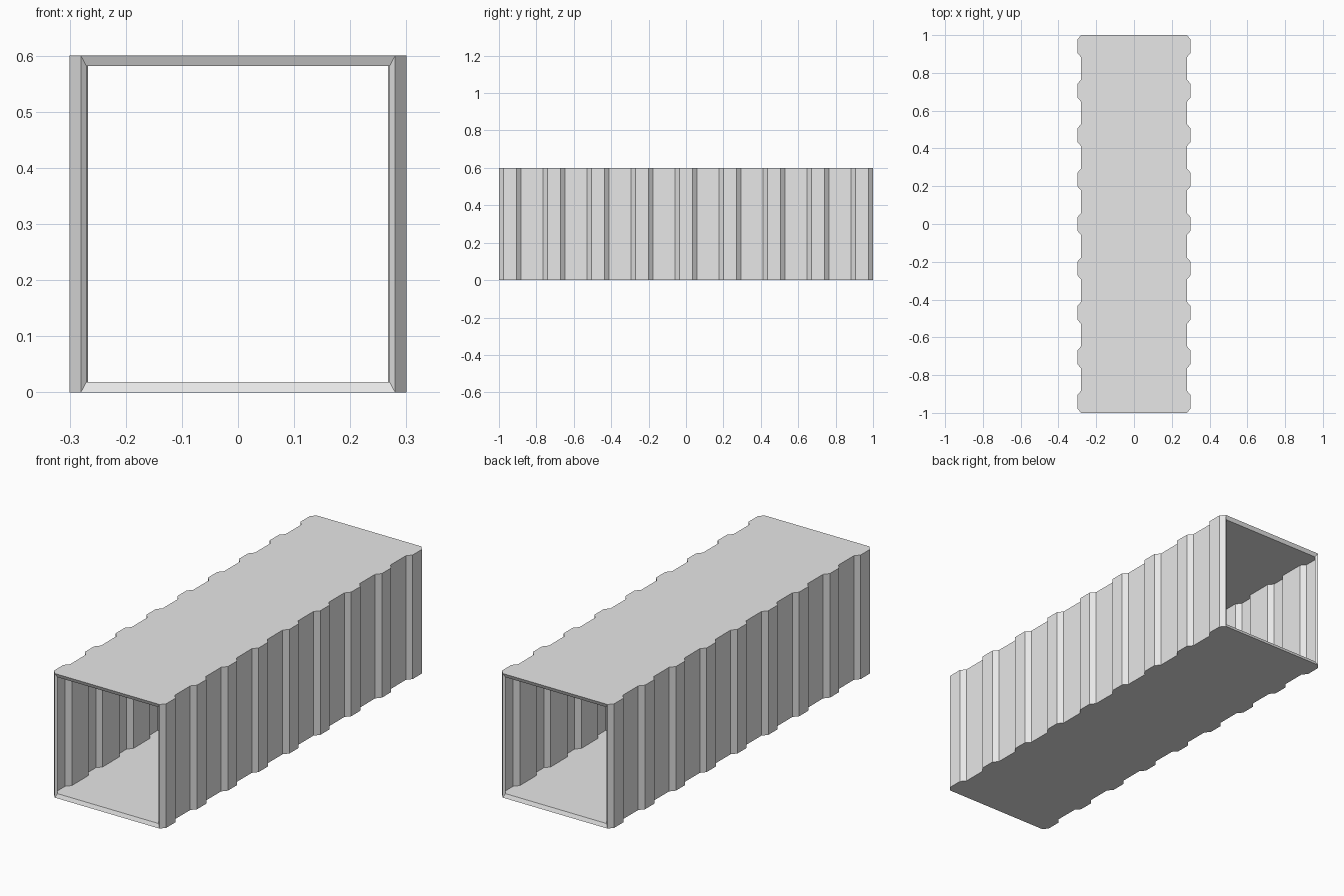
import bpy, bmesh

if "Cube" in bpy.data.objects:
    bpy.data.objects.remove(bpy.data.objects["Cube"])

BULGES = 9
STEP = 2.0 / (BULGES * 5 * 2 - 5)   # rise 1, crest 3, fall 1, valley 5
H = 0.6
WALL = 0.0187


def half_profile(inset):
    """Corrugated side line, y rising; inset gives the inner skin."""
    low, high = 0.28, 0.30
    dx = 0.0128 if inset else 0.0
    dy = 0.005 if inset else 0.0
    pts = []
    for k in range(BULGES):
        y = -1 + k * 10 * STEP
        pts += [(low - dx, y + dy), (high - dx, y + STEP + dy),
                (high - dx, y + 4 * STEP - dy), (low - dx, y + 5 * STEP - dy)]
    if inset:   # bevelled end rims
        pts[0] = (0.27, -0.992)
        pts[-1] = (0.27, 0.992)
    return pts


def skin(bm, inset):
    side = half_profile(inset)
    n = len(side)
    z0, z1 = (WALL, H - WALL) if inset else (0, H)
    outline = side + [(-x, y) for x, y in reversed(side)]
    lo = [bm.verts.new((x, y, z0)) for x, y in outline]
    hi = [bm.verts.new((x, y, z1)) for x, y in outline]
    faces = [list(reversed(lo)), hi]                 # floor and roof
    for i in range(2 * n - 1):
        if i != n - 1:                               # ends stay open
            faces.append([lo[i], lo[i + 1], hi[i + 1], hi[i]])
    for f in faces:
        bm.faces.new(f[::-1] if inset else f)
    front = [lo[-1], lo[0], hi[0], hi[-1]]
    back = [lo[n], lo[n - 1], hi[n - 1], hi[n]]
    return front, back


# corrugated open-ended container shell
bm = bmesh.new()
outer = skin(bm, False)
inner = skin(bm, True)

# sloping rims joining the two skins at both ends
for k in range(2):
    o, i = outer[k], inner[k]
    for a in range(4):
        b = (a + 1) % 4
        f = [o[a], o[b], i[b], i[a]]
        bm.faces.new(f if k == 0 else f[::-1])
bmesh.ops.recalc_face_normals(bm, faces=bm.faces[:])

mesh = bpy.data.meshes.new("container_shell")
bm.to_mesh(mesh)
bm.free()
obj = bpy.data.objects.new("container_shell", mesh)
bpy.context.collection.objects.link(obj)

mat = bpy.data.materials.new("light grey metal")
mat.diffuse_color = (0.8, 0.8, 0.8, 1)
mat.use_nodes = True
mat.node_tree.nodes["Principled BSDF"].inputs["Base Color"].default_value = mat.diffuse_color
mesh.materials.append(mat)
